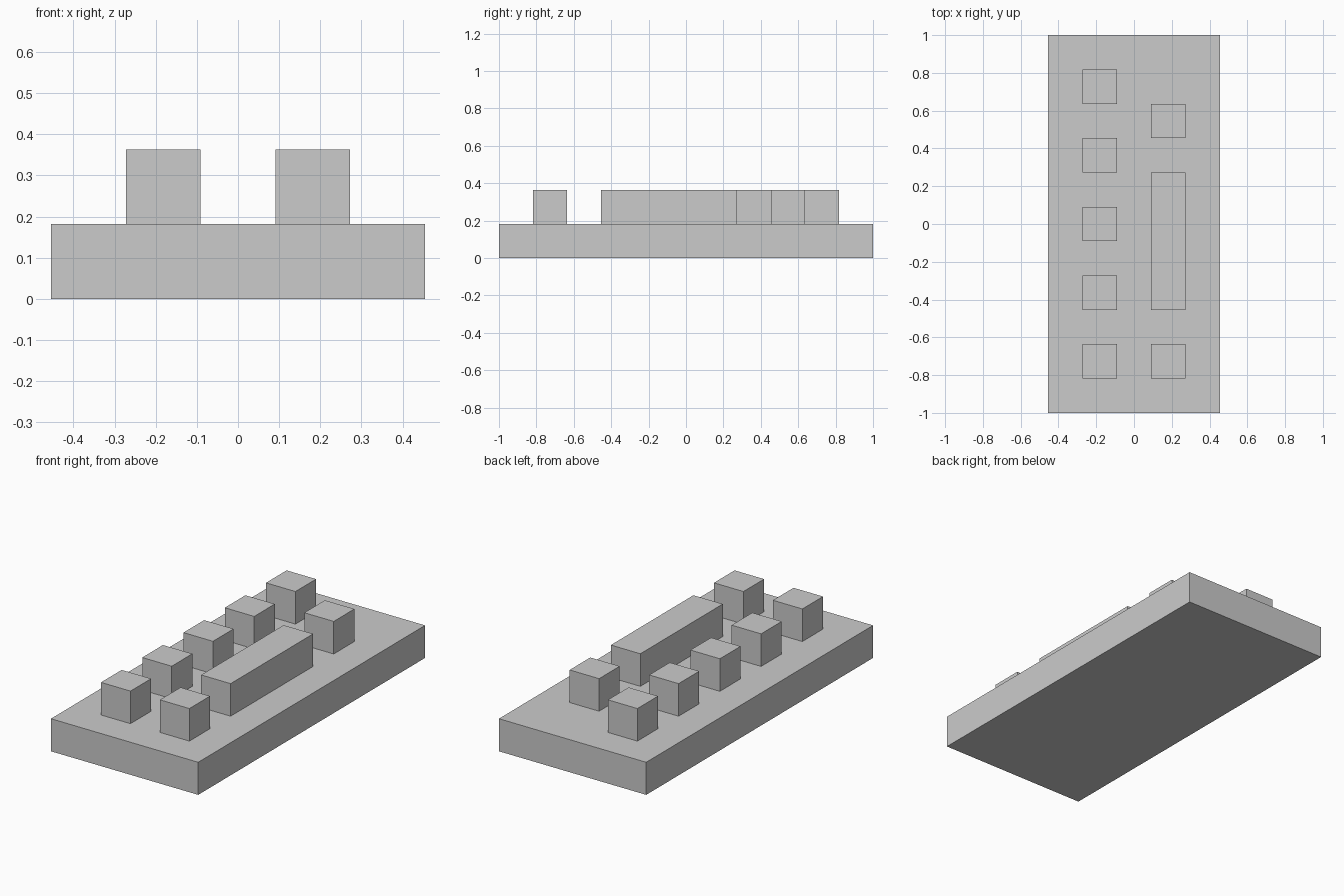
import bpy
import bmesh

if "Cube" in bpy.data.objects:
    bpy.data.objects.remove(bpy.data.objects["Cube"])

U = 2 / 11  # grid unit: the model is 5 x 11 x 2 units

grey = bpy.data.materials.new("light_grey")
grey.diffuse_color = (0.6, 0.6, 0.6, 1)
grey.use_nodes = True
grey.node_tree.nodes["Principled BSDF"].inputs["Base Color"].default_value = grey.diffuse_color


def box(name, x, y, z, sx, sy, sz):
    """Box centred on x, y and standing on z, all in grid units."""
    mesh = bpy.data.meshes.new(name)
    bm = bmesh.new()
    bmesh.ops.create_cube(bm, size=U)
    for v in bm.verts:
        v.co.x *= sx
        v.co.y *= sy
        v.co.z = v.co.z * sz + sz * U / 2
    bm.to_mesh(mesh)
    bm.free()
    mesh.materials.append(grey)
    obj = bpy.data.objects.new(name, mesh)
    obj.location = (x * U, y * U, z * U)
    bpy.context.collection.objects.link(obj)
    return obj


# Base slab
box("base_plate", 0, 0, 0, 5, 11, 1)

# Left row of evenly spaced cubes
for i in range(5):
    box(f"left_block_{i + 1}", -1, -4 + 2 * i, 1, 1, 1, 1)

# Right row: cube, long bar, cube
for name, y, length in (("right_front_block", -4, 1),
                        ("right_long_bar", -0.5, 4),
                        ("right_back_block", 3, 1)):
    box(name, 1, y, 1, 1, length, 1)
